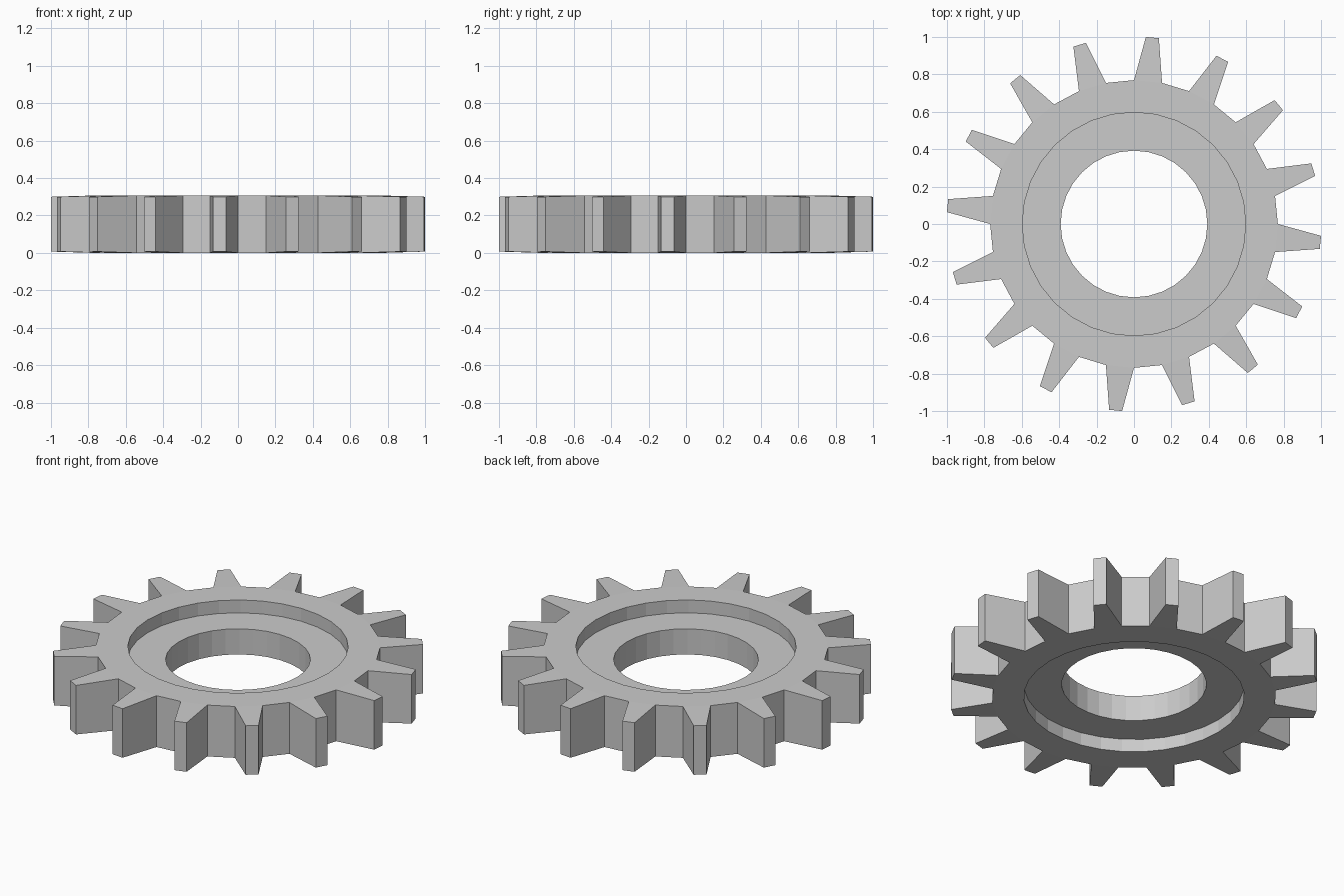
import bpy, bmesh
from math import cos, sin, radians, pi

if "Cube" in bpy.data.objects:
    bpy.data.objects.remove(bpy.data.objects["Cube"])

TEETH = 16
SIDES = TEETH * 2
HEIGHT = 0.307
RECESS = 0.077      # depth of the recess on both faces
TIP_DROP = 0.007    # teeth thin slightly towards the tip
R_BORE, R_RECESS, R_ROOT, R_TIP = 0.392, 0.597, 0.769, 1.002
TIP_HALF = radians(2.0)

bm = bmesh.new()


def point(r, a, z):
    return bm.verts.new((r * cos(a), r * sin(a), z))


def ring(r, z):
    return [point(r, 2 * pi * i / SIDES, z) for i in range(SIDES)]


# Closed cross-section of the ring body, from the top outer edge round to the bottom
section = [(R_ROOT, HEIGHT), (R_RECESS, HEIGHT), (R_RECESS, HEIGHT - RECESS),
           (R_BORE, HEIGHT - RECESS), (R_BORE, RECESS), (R_RECESS, RECESS),
           (R_RECESS, 0), (R_ROOT, 0)]
rings = [ring(r, z) for r, z in section]
for a, b in zip(rings, rings[1:]):
    for i in range(SIDES):
        j = (i + 1) % SIDES
        bm.faces.new((a[i], a[j], b[j], b[i]))

# Outer rim: tapered teeth alternate with flat gaps
top, bottom = rings[0], rings[-1]
for i in range(SIDES):
    j = (i + 1) % SIDES
    if i % 2 == 0:
        bm.faces.new((top[i], bottom[i], bottom[j], top[j]))
        continue
    mid = 2 * pi * (i + 0.5) / SIDES
    t0, t1 = [point(R_TIP, mid + s * TIP_HALF, HEIGHT - TIP_DROP) for s in (-1, 1)]
    b0, b1 = [point(R_TIP, mid + s * TIP_HALF, TIP_DROP) for s in (-1, 1)]
    bm.faces.new((top[i], t0, t1, top[j]))
    bm.faces.new((bottom[i], bottom[j], b1, b0))
    bm.faces.new((top[i], bottom[i], b0, t0))
    bm.faces.new((t0, b0, b1, t1))
    bm.faces.new((t1, b1, bottom[j], top[j]))

# Teeth sit on odd segments: first gap runs 0 to 11.25 degrees, matching the top view
bmesh.ops.recalc_face_normals(bm, faces=bm.faces)
mesh = bpy.data.meshes.new("gear")
bm.to_mesh(mesh)
bm.free()
gear = bpy.data.objects.new("gear", mesh)
bpy.context.collection.objects.link(gear)
